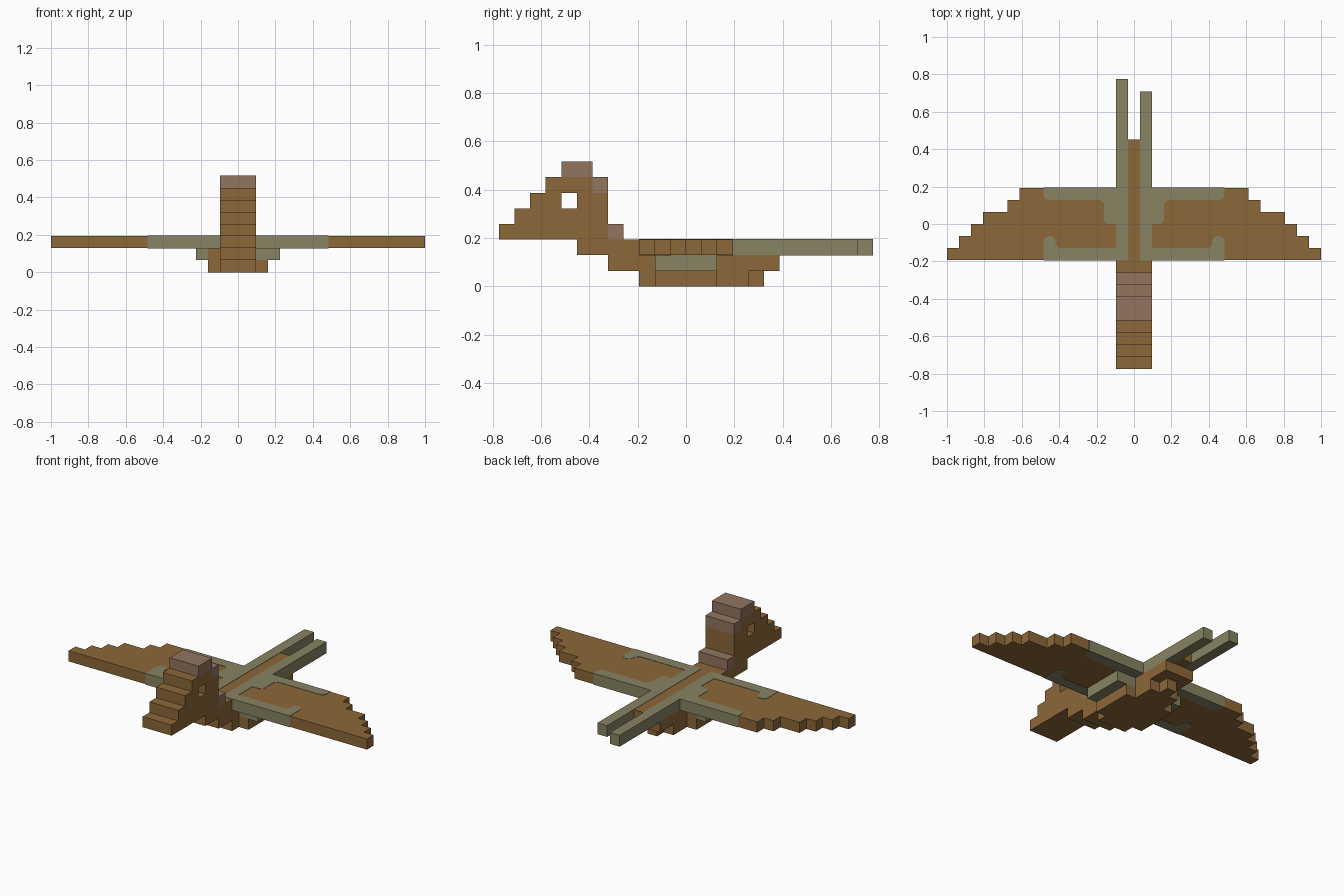
import bpy, bmesh
from mathutils import Matrix, Vector

if "Cube" in bpy.data.objects:
    bpy.data.objects.remove(bpy.data.objects["Cube"], do_unlink=True)

U = 2 / 31  # size of one block


def material(name, rgb):
    m = bpy.data.materials.new(name)
    m.use_nodes = True
    m.diffuse_color = (*rgb, 1)
    m.node_tree.nodes["Principled BSDF"].inputs["Base Color"].default_value = (*rgb, 1)
    return m


BROWN = material("feather brown", (0.262, 0.138, 0.041))
GREEN = material("sage green", (0.242, 0.229, 0.124))
MAUVE = material("dusty mauve", (0.287, 0.178, 0.118))


def finish(name, bm, mat):
    bmesh.ops.recalc_face_normals(bm, faces=bm.faces)
    mesh = bpy.data.meshes.new(name)
    bm.to_mesh(mesh)
    bm.free()
    mesh.materials.clear()
    mesh.materials.append(mat)
    ob = bpy.data.objects.new(name, mesh)
    bpy.context.scene.collection.objects.link(ob)
    return ob


def box(name, x, y, z, mat):
    """Box from (low, high) pairs given in blocks."""
    bm = bmesh.new()
    bmesh.ops.create_cube(bm, size=U)
    size = [b - a for a, b in (x, y, z)]
    mid = Vector([(a + b) / 2 * U for a, b in (x, y, z)])
    bm.transform(Matrix.Translation(mid) @ Matrix.Diagonal((*size, 1)))
    return finish(name, bm, mat)


def slab(name, loops, low, high, mat, sideways=False):
    """Filled outline (extra loops are holes) extruded along z, or along x if sideways."""
    cu = bpy.data.curves.new(name + " outline", "CURVE")
    cu.dimensions, cu.fill_mode, cu.extrude = "2D", "BOTH", (high - low) / 2 * U
    for pts in loops:
        sp = cu.splines.new("POLY")
        sp.points.add(len(pts) - 1)
        for p, (a, b) in zip(sp.points, pts):
            p.co = (a * U, b * U, 0, 1)
        sp.use_cyclic_u = True
    tmp = bpy.data.objects.new(name + " outline", cu)
    bpy.context.scene.collection.objects.link(tmp)
    bpy.context.view_layer.update()
    mesh = bpy.data.meshes.new_from_object(
        tmp.evaluated_get(bpy.context.evaluated_depsgraph_get()))
    bm = bmesh.new()
    bm.from_mesh(mesh)
    bpy.data.objects.remove(tmp, do_unlink=True)
    bpy.data.curves.remove(cu)
    bpy.data.meshes.remove(mesh)
    bmesh.ops.remove_doubles(bm, verts=bm.verts, dist=1e-5)
    for v in bm.verts:
        a, b, c = v.co
        c += (low + high) / 2 * U
        v.co = (c, a, b) if sideways else (a, b, c)
        v.co += Vector((0, 0, 0))
    for f in bm.faces:
        f.smooth = False
    return finish(name, bm, mat)


# Head, neck and belly: one stepped side profile with the eye hole through it
profile = [(-12, 3), (-12, 4), (-11, 4), (-11, 5), (-10, 5), (-10, 6), (-9, 6), (-9, 7),
           (-6, 7), (-6, 6), (-5, 6), (-5, 3), (-3, 3), (-3, 2), (6, 2), (6, 1),
           (4, 1), (4, 0), (-3, 0), (-3, 1), (-5, 1), (-5, 2), (-7, 2), (-7, 3)]
eye = [(-8, 5), (-7, 5), (-7, 6), (-8, 6)]
slab("body", [profile, eye], -1.5, 1.5, BROWN, sideways=True)

# Mauve crest and nape
for name, y, z in (("crest_top", (-8, -6), (7, 8)), ("crest_back", (-6, -5), (6, 7)),
                   ("nape", (-5, -4), (3, 4))):
    box(name, (-1.5, 1.5), y, z, MAUVE)

# Spine between the tail feathers, and the keel under the tail
box("spine", (-0.5, 0.5), (-3, 7), (2, 3), BROWN)
box("tail_keel", (-0.5, 0.5), (4, 5), (0, 1), BROWN)

# Stepped wing outline, from the trailing row to the leading row
wing = [(1.5, -3), (1.5, 3)]
for row, tip in enumerate((9.5, 10.5, 12.5, 13.5, 14.5, 15.5)):
    wing += [(tip, 3 - row), (tip, 2 - row)]

E = 0.03  # green panels stand just proud of the wings
for side, s, tail in (("left", 1, 11), ("right", -1, 12)):
    slab(side + "_wing", [[(s * x, y) for x, y in wing]], 2, 3, BROWN)
    # Green wing bands running into a tail feather
    panel = [(0.5, -3 - E), (7.5, -3 - E), (7.5, -1.4), (7.38, -1.12), (7.1, -1), (6.9, -1),
             (6.62, -1.12), (6.5, -1.4), (6.5, -1.7), (6.2, -2), (1.5, -2), (1.5, 0),
             (2.2, 0), (2.5, 0.3), (2.5, 1.7), (2.8, 2), (7.1, 2), (7.38, 2.12),
             (7.5, 2.4), (7.5, 3 + E), (1.5, 3 + E), (1.5, tail), (0.5, tail)]
    slab(side + "_wing_band", [[(s * x, y) for x, y in panel]], 2 - E, 3 + E, GREEN)

# Thighs and green feet tucked against the belly
box("left_thigh", (1.5, 2.5), (-2, 2), (0, 1), BROWN)
box("left_foot", (1.5, 3.5), (-2, 2), (1, 2), GREEN)
box("right_thigh", (-2.5, -1.5), (-2, 2), (0, 2), BROWN)
box("right_foot", (-3.5, -2.5), (-2, 2), (1, 2), GREEN)
